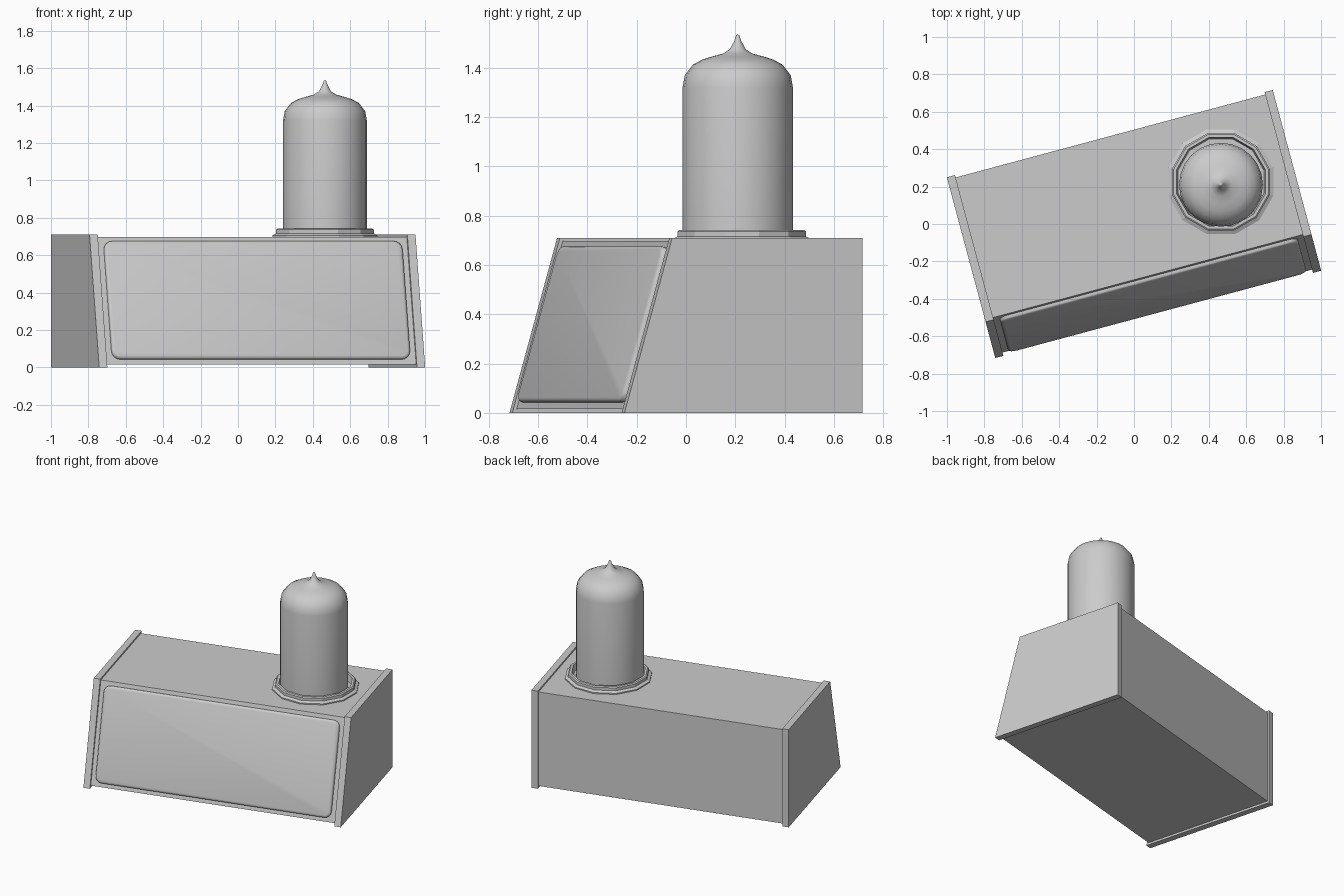
import bpy, bmesh
from math import sin, cos, pi, radians, atan2
from mathutils import Matrix

if "Cube" in bpy.data.objects:
    bpy.data.objects.remove(bpy.data.objects["Cube"])

TURN = Matrix.Rotation(radians(15), 4, 'Z')


def finish(name, bm, matrix=Matrix()):
    bmesh.ops.recalc_face_normals(bm, faces=bm.faces)
    me = bpy.data.meshes.new(name)
    bm.to_mesh(me)
    bm.free()
    ob = bpy.data.objects.new(name, me)
    bpy.context.collection.objects.link(ob)
    ob.matrix_world = matrix
    return ob


def smooth(ob, angle):
    bpy.ops.object.select_all(action='DESELECT')
    ob.select_set(True)
    bpy.context.view_layer.objects.active = ob
    bpy.ops.object.shade_smooth_by_angle(angle=radians(angle))


def prism(name, profile, u0, u1):
    """Extrude a side profile (v, z) along the width, turned with the case."""
    bm = bmesh.new()
    face = bm.faces.new([bm.verts.new((u0, v, z)) for v, z in profile])
    ext = bmesh.ops.extrude_face_region(bm, geom=[face])
    verts = [g for g in ext['geom'] if isinstance(g, bmesh.types.BMVert)]
    bmesh.ops.translate(bm, verts=verts, vec=(u1 - u0, 0, 0))
    return finish(name, bm, TURN)


def lathe(name, profile, sides, centre, phase=0, closed=False):
    bm = bmesh.new()
    rings = []
    for r, z in profile:
        if r == 0:
            rings.append([bm.verts.new((0, 0, z))] * sides)
        else:
            rings.append([bm.verts.new((r * cos(phase + 2 * pi * i / sides),
                                        r * sin(phase + 2 * pi * i / sides), z))
                          for i in range(sides)])
    pairs = list(zip(rings, rings[1:])) + ([(rings[-1], rings[0])] if closed else [])
    for a, b in pairs:
        for i in range(sides):
            j = (i + 1) % sides
            bm.faces.new(list(dict.fromkeys((a[i], a[j], b[j], b[i]))))
    if not closed:
        bm.faces.new(rings[0])
    return finish(name, bm, Matrix.Translation((*centre, 0)))


# case body with sloped front, set in slightly from the end panels
prism("case_body", [(-0.482, 0.015), (0.487, 0.015), (0.487, 0.698), (-0.288, 0.698)],
      -0.86, 0.86)

# end panels
panel = [(-0.5, 0), (0.5, 0), (0.5, 0.71), (-0.3, 0.71)]
for side, name in ((-1, "left_end_panel"), (1, "right_end_panel")):
    prism(name, panel, side * 0.857, side * 0.902)

# rounded screen raised from the sloped front
half_w, half_h, radius = 0.825, 0.327, 0.045
bm = bmesh.new()
layers = []
for inset, depth in ((0, -0.02), (0, 0.012), (0.005, 0.019), (0.016, 0.022)):
    loop = []
    for k, (sx, sy) in enumerate(((1, 1), (-1, 1), (-1, -1), (1, -1))):
        for s in range(5):
            a = (k + s / 4) * pi / 2
            loop.append(bm.verts.new((sx * (half_w - radius) + (radius - inset) * cos(a),
                                      sy * (half_h - radius) + (radius - inset) * sin(a),
                                      depth)))
    layers.append(loop)
for a, b in zip(layers, layers[1:]):
    for i in range(len(a)):
        j = (i + 1) % len(a)
        bm.faces.new((a[i], a[j], b[j], b[i]))
bm.faces.new(layers[0])
bm.faces.new(layers[-1])
slope = atan2(0.683, 0.194)
place = TURN @ Matrix.Translation((0, -0.385, 0.357)) @ Matrix.Rotation(slope, 4, 'X')
smooth(finish("screen", bm, place), 40)

# twelve-sided collar around the tube
lathe("tube_collar", [(0.29, 0.69), (0.29, 0.706), (0.27, 0.716), (0.27, 0.736),
                      (0.262, 0.742), (0.246, 0.742), (0.236, 0.69)],
      12, (0.465, 0.226), radians(15), closed=True)

# glass tube with domed top and drawn-out tip
tube = lathe("glass_tube", [(0.224, 0.69), (0.224, 1.32), (0.215, 1.37), (0.182, 1.413),
                            (0.145, 1.433), (0.105, 1.446), (0.06, 1.458), (0.032, 1.476),
                            (0.014, 1.51), (0.006, 1.533), (0, 1.537)],
             24, (0.465, 0.21), radians(15))
smooth(tube, 50)
